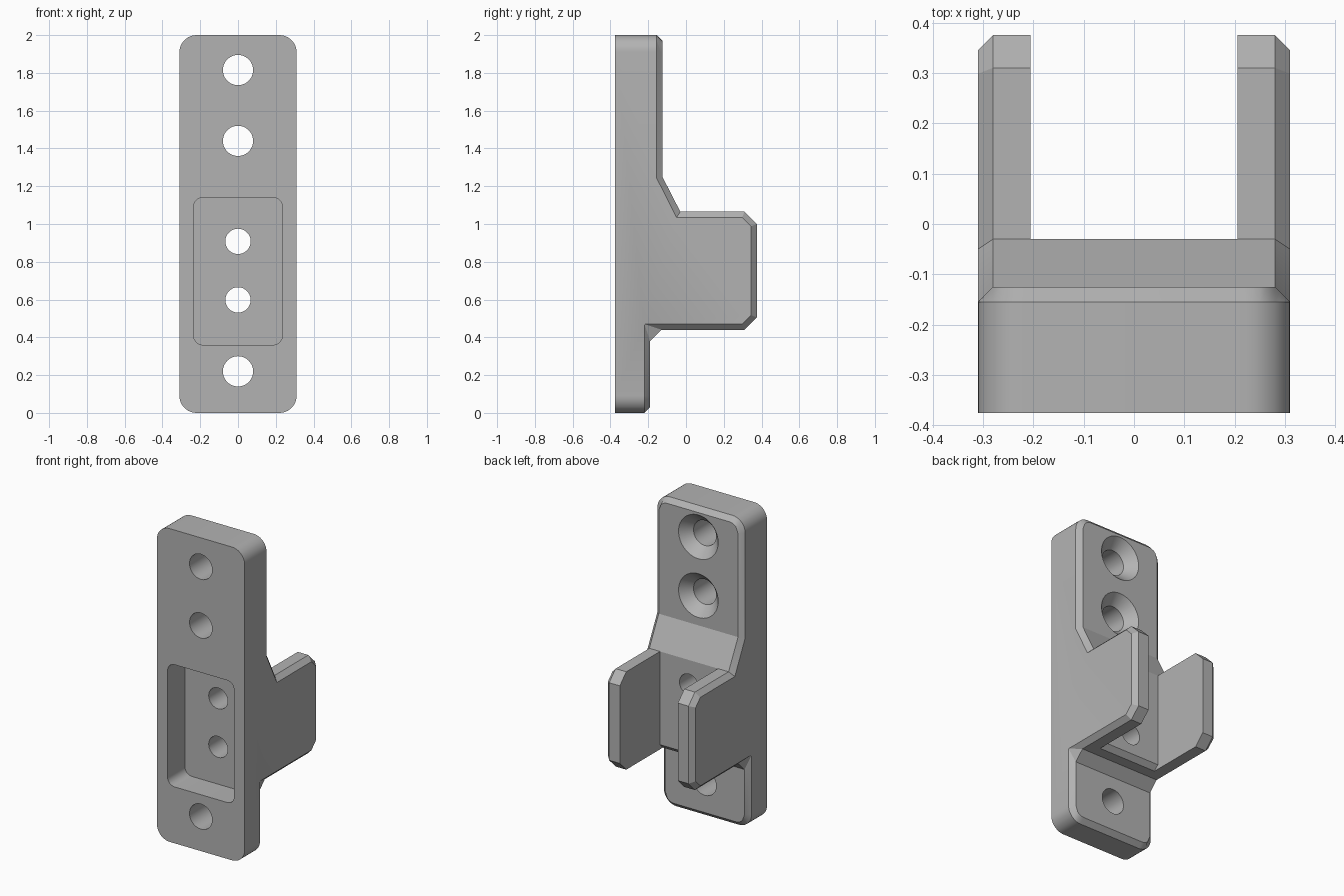
import bpy, bmesh
from math import sin, cos, pi, sqrt, radians

cube = bpy.data.objects.get("Cube")
if cube:
    bpy.data.objects.remove(cube, do_unlink=True)

grey = bpy.data.materials.new("plain grey")
grey.use_nodes = True
colour = (0.45, 0.45, 0.45, 1)
grey.diffuse_color = colour
grey.node_tree.nodes["Principled BSDF"].inputs["Base Color"].default_value = colour


def loft(name, rings):
    """Closed solid through a list of equal-length rings."""
    bm = bmesh.new()
    loops = [[bm.verts.new(p) for p in ring] for ring in rings]
    n = len(loops[0])
    for a, b in zip(loops, loops[1:]):
        for i in range(n):
            j = (i + 1) % n
            bm.faces.new((a[i], a[j], b[j], b[i]))
    bm.faces.new(loops[0])
    bm.faces.new(loops[-1])
    bmesh.ops.remove_doubles(bm, verts=bm.verts, dist=1e-5)
    bmesh.ops.recalc_face_normals(bm, faces=bm.faces)
    mesh = bpy.data.meshes.new(name)
    bm.to_mesh(mesh)
    bm.free()
    mesh.materials.append(grey)
    obj = bpy.data.objects.new(name, mesh)
    bpy.context.collection.objects.link(obj)
    return obj


def circle(y, z, r, n=48):
    return [(r * cos(2 * pi * i / n), y, z + r * sin(2 * pi * i / n)) for i in range(n)]


def rounded_rect(y, half, low, high, r, steps=8):
    pts = []
    corners = [(half - r, high - r), (r - half, high - r),
               (r - half, low + r), (half - r, low + r)]
    for k, (cx, cz) in enumerate(corners):
        for i in range(steps + 1):
            a = pi / 2 * (k + i / steps)
            pts.append((cx + r * cos(a), y, cz + r * sin(a)))
    return pts


# Bracket body: side profile swept across x, with rounded plate corners
HALF, R, BEVEL = 0.31, 0.09, 0.03
CORE = HALF - R


def rise(x, r):
    return sqrt(max(0, r * r - max(0, x - CORE) ** 2))


def section(x):
    ax = abs(x)
    t = max(0, ax - (HALF - BEVEL))
    f = t / BEVEL
    outer, inner = rise(ax, R), rise(ax, R - BEVEL)
    top = 2 - R
    profile = [
        (-0.375, R - outer), (-0.375, top + outer),
        (-0.155, top + outer), (-0.125 - t, top + inner),
        (-0.125 - t, 1.25 - 0.008 * f), (-0.03 - 0.02 * f, 1.065 - t),
        (0.31 - 0.012 * f, 1.065 - t), (0.375 - t, 1.0 - 0.012 * f),
        (0.375 - t, 0.505 + 0.012 * f), (0.31 - 0.012 * f, 0.44 + t),
        (-0.13 - 0.0895 * f, 0.44 + t), (-0.19 - t, 0.38 + 0.0895 * f),
        (-0.19 - t, R - inner), (-0.22, R - outer)]
    return [(x, y, z) for y, z in profile]


angles = [0, 10, 20, 30, 41.81, 50, 60, 70, 80, 90]
stations = [CORE + R * sin(radians(a)) for a in angles]
stations[4] = HALF - BEVEL
body = loft("bracket_body", [section(x) for x in [-s for s in reversed(stations)] + stations])

# Cutters
cutters = []

# Gap between the two cheeks, with a bevelled lower lip
slot = [(-0.03, 1.6), (-0.03, 0.47), (-0.09, 0.41), (0.6, 0.41), (0.6, 1.6)]
cutters.append(loft("slot_cutter", [[(x, y, z) for y, z in slot] for x in (-0.205, 0.205)]))

# Recess in the front
cutters.append(loft("pocket_cutter", [rounded_rect(y, 0.235, 0.36, 1.14, 0.05)
                                      for y in (-0.5, -0.2)]))

# Countersunk holes above, plain holes below
for z in (1.815, 1.44):
    cutters.append(loft("countersunk_cutter", [
        circle(-0.5, z, 0.08), circle(-0.19, z, 0.08),
        circle(-0.125, z, 0.14), circle(-0.1, z, 0.163)]))
for z, r in ((0.908, 0.067), (0.598, 0.067), (0.22, 0.08)):
    cutters.append(loft("hole_cutter", [circle(-0.5, z, r), circle(0.5, z, r)]))

bpy.context.view_layer.objects.active = body
for cutter in cutters:
    cutter.hide_render = True
    mod = body.modifiers.new("cut", "BOOLEAN")
    mod.operation = "DIFFERENCE"
    mod.solver = "EXACT"
    mod.object = cutter
    bpy.ops.object.modifier_apply(modifier=mod.name)
for cutter in cutters:
    bpy.data.objects.remove(cutter, do_unlink=True)

# Smooth the round surfaces, keep the edges sharp
bpy.ops.object.select_all(action="DESELECT")
body.select_set(True)
bpy.ops.object.shade_smooth_by_angle(angle=radians(25))
